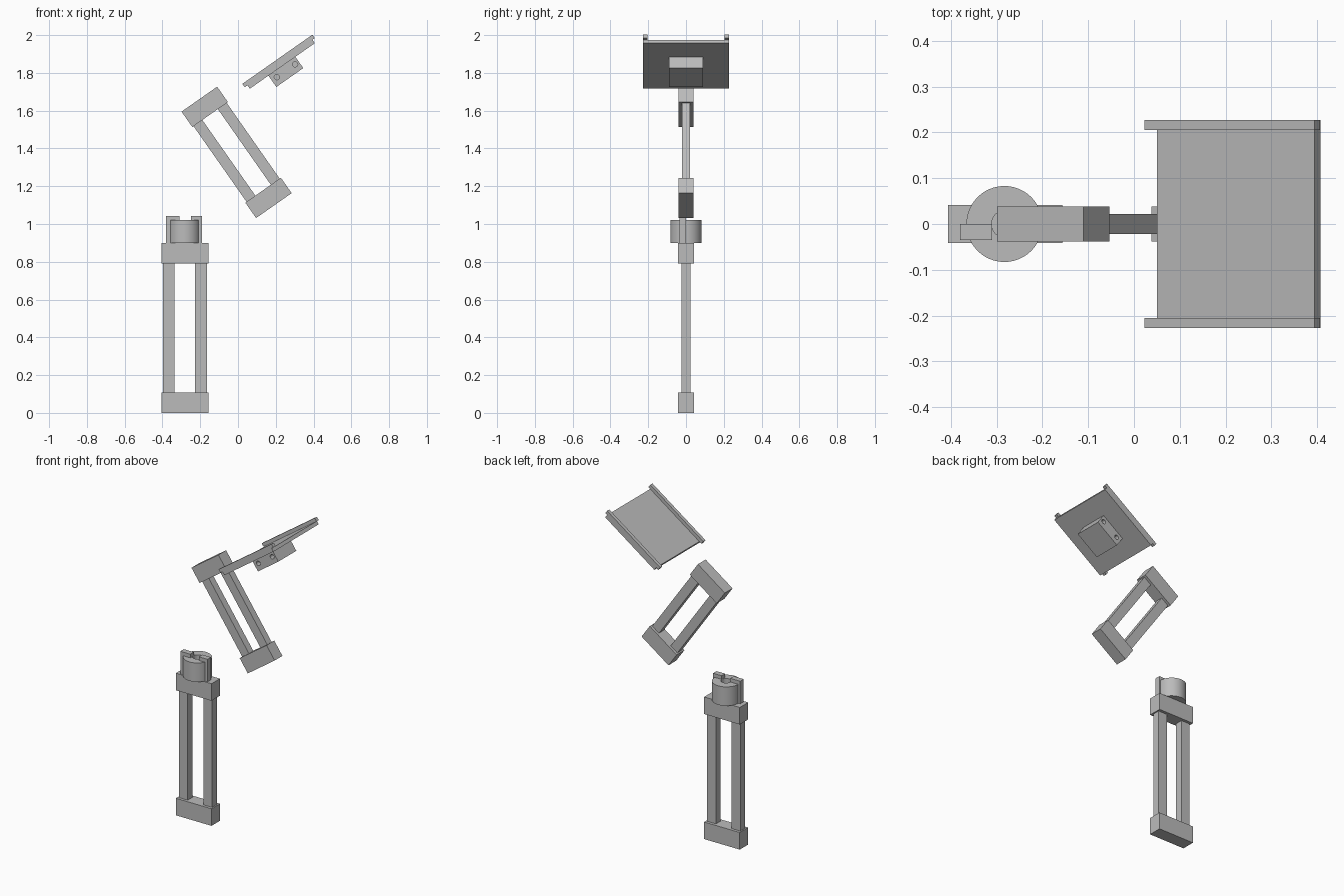
import bpy, bmesh
from math import radians
from mathutils import Matrix

if "Cube" in bpy.data.objects:
    bpy.data.objects.remove(bpy.data.objects["Cube"], do_unlink=True)

grey = bpy.data.materials.new("plain grey")
grey.use_nodes = True
grey.diffuse_color = (0.5, 0.5, 0.5, 1)
grey.node_tree.nodes["Principled BSDF"].inputs["Base Color"].default_value = (0.5, 0.5, 0.5, 1)

UPRIGHT = Matrix.Identity(4)
TILTED = Matrix.Rotation(radians(-35), 4, 'Y')  # frame shared by upper arm and panel


def finish(name, bm, frame):
    mesh = bpy.data.meshes.new(name)
    bm.transform(frame)
    bm.to_mesh(mesh)
    bm.free()
    mesh.materials.append(grey)
    obj = bpy.data.objects.new(name, mesh)
    bpy.context.collection.objects.link(obj)
    return obj


def box(name, xs, ys, zs, frame=UPRIGHT):
    bm = bmesh.new()
    bmesh.ops.create_cube(bm, size=1)
    for v in bm.verts:
        v.co = [r[1] if c > 0 else r[0] for c, r in zip(v.co, (xs, ys, zs))]
    return finish(name, bm, frame)


def cylinder(name, centre, radius, depth, frame=UPRIGHT, along_y=False):
    bm = bmesh.new()
    turn = Matrix.Rotation(radians(90), 4, 'X') if along_y else UPRIGHT
    bmesh.ops.create_cone(bm, cap_ends=True, segments=48, radius1=radius, radius2=radius,
                          depth=depth, matrix=Matrix.Translation(centre) @ turn)
    return finish(name, bm, frame)


def cut(target, cutter):
    mod = target.modifiers.new("hole", 'BOOLEAN')
    mod.operation = 'DIFFERENCE'
    mod.solver = 'EXACT'
    mod.object = cutter
    cutter.hide_render = True
    cutter.hide_set(True)


def arm(name, cx, z0, z1, s, frame):
    """Two end blocks joined by a pair of square rods."""
    w, d, h = 0.125 * s, 0.042 * s, 0.108 * s
    for end, z in (("lower", z0), ("upper", z1 - h)):
        box(f"{name}_{end}_block", (cx - w, cx + w), (-d, d), (z, z + h), frame)
    for side, sign in (("right", -1), ("left", 1)):
        x, r = cx + sign * 0.0855 * s, 0.031 * s
        box(f"{name}_{side}_rod", (x - r, x + r), (-0.024 * s, 0.024 * s),
            (z0 + h, z1 - h), frame)


# Arms
arm("lower_arm", -0.281, 0, 0.90, 1, UPRIGHT)
arm("upper_arm", 0.785, 0.79, 1.478, 0.92, TILTED)

# Swivel joint on top of the lower arm
hub = cylinder("swivel_hub", (-0.283, 0, 0.96), 0.083, 0.12)
cut(hub, cylinder("hub_hole_cutter", (-0.281, 0, 1.01), 0.03, 0.1))
for side, xs in (("right", (-0.38, -0.31)), ("left", (-0.25, -0.19))):
    box(f"{side}_joint_tab", xs, (-0.035, 0), (0.90, 1.043))

# Panel with raised side rails
box("panel_plate", (1.036, 1.456), (-0.227, 0.227), (1.370, 1.392), TILTED)
for side, ys in (("front", (-0.227, -0.205)), ("back", (0.205, 0.227))):
    box(f"{side}_panel_rail", (1.018, 1.471), ys, (1.392, 1.414), TILTED)

# Mount under the panel with bolt holes on both sides
mount = box("panel_mount", (1.156, 1.330), (-0.09, 0.09), (1.297, 1.370), TILTED)
for u in (1.188, 1.306):
    for y in (-0.09, 0.09):
        cut(mount, cylinder("bolt_hole_cutter", (u, y, 1.338), 0.014, 0.06, TILTED, True))

# Smooth the round hub, keeping its rims sharp
bpy.ops.object.select_all(action='DESELECT')
hub.select_set(True)
bpy.context.view_layer.objects.active = hub
bpy.ops.object.shade_smooth_by_angle()
